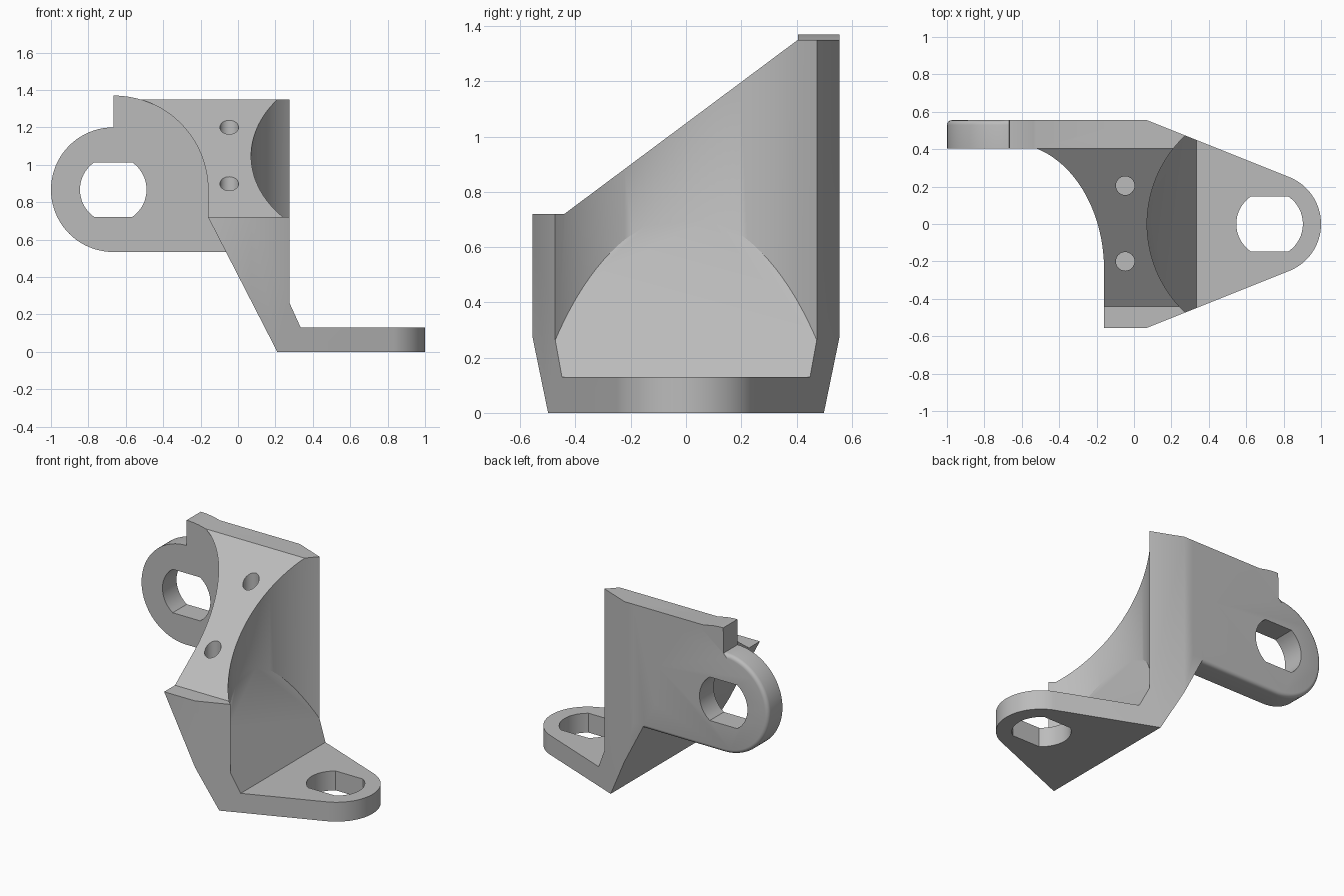
import bpy
import bmesh
from math import sin, cos, asin, atan2, radians, pi

if "Cube" in bpy.data.objects:
    bpy.data.objects.remove(bpy.data.objects["Cube"])

grey = bpy.data.materials.new("plain grey")
grey.use_nodes = True
colour = (0.5, 0.5, 0.5, 1)
grey.diffuse_color = colour
grey.node_tree.nodes["Principled BSDF"].inputs["Base Color"].default_value = colour


def arc(cx, cy, r, start, end, n=24):
    """Points on an arc, angles in degrees."""
    angles = [radians(start + (end - start) * i / n) for i in range(n + 1)]
    return [(cx + r * cos(a), cy + r * sin(a)) for a in angles]


def prism(name, points, axis, low, high, round_edge=None):
    """Extrude a flat outline along an axis; optionally round chosen edges."""
    place = {"X": lambda p, d: (d, p[0], p[1]),
             "Y": lambda p, d: (p[0], d, p[1]),
             "Z": lambda p, d: (p[0], p[1], d)}[axis]
    bm = bmesh.new()
    base = [bm.verts.new(place(p, low)) for p in points]
    top = [bm.verts.new(place(p, high)) for p in points]
    bm.faces.new(base)
    bm.faces.new(top)
    for i in range(len(points)):
        j = (i + 1) % len(points)
        bm.faces.new((base[i], base[j], top[j], top[i]))
    bmesh.ops.recalc_face_normals(bm, faces=bm.faces[:])
    if round_edge:
        chosen = [e for e in bm.edges if round_edge(e)]
        bmesh.ops.bevel(bm, geom=chosen, offset=0.025, segments=4,
                        profile=0.5, affect="EDGES")
    mesh = bpy.data.meshes.new(name)
    bm.to_mesh(mesh)
    bm.free()
    mesh.materials.append(grey)
    obj = bpy.data.objects.new(name, mesh)
    bpy.context.collection.objects.link(obj)
    return obj


def combine(target, tool, operation):
    """Apply a boolean and discard the tool object."""
    mod = target.modifiers.new("boolean", "BOOLEAN")
    mod.operation = operation
    mod.solver = "EXACT"
    mod.object = tool
    bpy.context.view_layer.objects.active = target
    bpy.ops.object.modifier_apply(modifier=mod.name)
    bpy.data.objects.remove(tool)


def flatted_hole(cx, cy, r=0.178, half=0.146):
    """Round hole with two flats."""
    a = asin(half / r) * 180 / pi
    return arc(cx, cy, r, -a, a, 16) + arc(cx, cy, r, 180 - a, 180 + a, 16)


BACK, INNER, TOP, LIP = 0.555, 0.405, 1.35, 0.72
EAR = (-0.667, 0.867)
FOOT = (0.73, 0)

# Body: side profile intersected with the tapering plan outline
profile = [(0.21, 0), (1.1, 0), (1.1, TOP)]
sweep_start = asin((TOP - 0.865) / 0.505) * 180 / pi
profile += arc(-0.665, 0.865, 0.505, sweep_start, 0, 32) + [(-0.16, LIP)]
bracket = prism("angle_bracket", profile, "Y", -0.7, 0.7)

taper = atan2(0.93, 0.37) * 180 / pi
plan = [(-0.8, -BACK), (0.07, -BACK)]
plan += arc(*FOOT, 0.27, -taper, taper, 40)
plan += [(0.07, BACK), (-0.8, BACK)]
combine(bracket, prism("plan", plan, "Z", -0.1, 1.5), "INTERSECT")

# Sloping top with a low flat lip at the front
slope = [(-0.8, LIP), (-0.44, LIP), (INNER, TOP), (INNER, 1.6), (-0.8, 1.6)]
combine(bracket, prism("slope_cut", slope, "X", -1.2, 1.3), "DIFFERENCE")

# Round clearance above the foot, ending on an inclined floor
clearance = prism("clearance", arc(0.72, 0, 0.65, 0, 357.5, 143), "Z", 0.05, 1.7)
floor = [(0.335, 0.13), (1.6, 0.13), (1.6, 1.6), (0.335 - 1.47 / 2.2, 1.6)]
combine(clearance, prism("floor", floor, "Y", -0.9, 0.9), "INTERSECT")
combine(bracket, clearance, "DIFFERENCE")

# Back plate with a rounded ear and a raised step
plate = arc(*EAR, 0.333, 90, 270, 40) + [(0, 0.535), (0, TOP)]
plate += arc(-0.665, 0.865, 0.505, sweep_start, 90, 10)


def ear_rim(edge):
    a, b = (v.co for v in edge.verts)
    mid = (a + b) / 2
    return (min(a.y, b.y) > BACK - 0.001 and max(a.z, b.z) < 1.21
            and (mid.x < -0.668 or mid.z < 0.54))


combine(bracket, prism("back_plate", plate, "Y", INNER, BACK, ear_rim), "UNION")

# Flatted mounting holes in ear and foot
combine(bracket, prism("ear_hole", flatted_hole(*EAR), "Y", 0.3, 0.7), "DIFFERENCE")
combine(bracket, prism("foot_hole", flatted_hole(0.725, 0), "Z", -0.1, 0.3), "DIFFERENCE")

# Blind screw holes in the sloping face
for y, bottom in ((0.205, 0.9), (-0.2, 0.62)):
    hole = prism("screw_hole", arc(-0.047, y, 0.05, 0, 348.75, 31), "Z", bottom, 1.6)
    combine(bracket, hole, "DIFFERENCE")

# Smooth curved walls, sharp machined edges
bpy.ops.object.select_all(action="DESELECT")
bracket.select_set(True)
bpy.context.view_layer.objects.active = bracket
bpy.ops.object.shade_smooth_by_angle(angle=radians(30))
